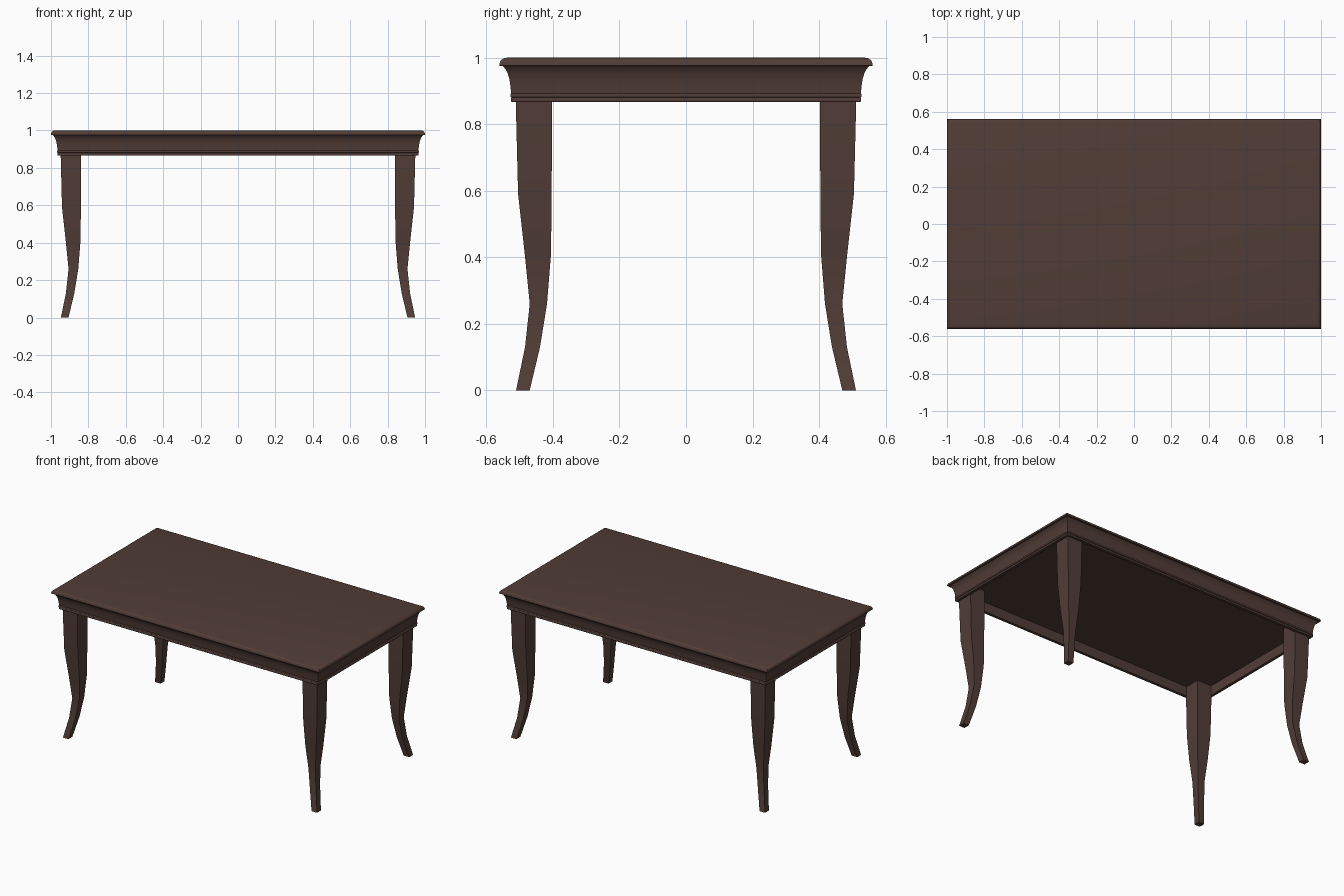
import bpy, bmesh, math

if "Cube" in bpy.data.objects:
    bpy.data.objects.remove(bpy.data.objects["Cube"])

wood = bpy.data.materials.new("dark brown wood")
wood.diffuse_color = (0.083, 0.046, 0.037, 1)
wood.use_nodes = True
wood.node_tree.nodes["Principled BSDF"].inputs["Base Color"].default_value = wood.diffuse_color

HX, HY = 1.0, 0.561  # half size of the table top


def loft(name, rings, smooth_angle):
    """Skin a stack of four-cornered rings, capping both ends."""
    bm = bmesh.new()
    loops = [[bm.verts.new(p) for p in ring] for ring in rings]
    for a, b in zip(loops, loops[1:]):
        for i in range(4):
            j = (i + 1) % 4
            bm.faces.new((a[i], a[j], b[j], b[i]))
    bm.faces.new(loops[0])
    bm.faces.new(loops[-1])
    bmesh.ops.recalc_face_normals(bm, faces=bm.faces[:])
    mesh = bpy.data.meshes.new(name)
    bm.to_mesh(mesh)
    bm.free()
    mesh.materials.append(wood)
    ob = bpy.data.objects.new(name, mesh)
    bpy.context.collection.objects.link(ob)
    bpy.ops.object.select_all(action='DESELECT')
    ob.select_set(True)
    bpy.context.view_layer.objects.active = ob
    bpy.ops.object.shade_smooth_by_angle(angle=math.radians(smooth_angle))
    return ob


def rect(x0, x1, y0, y1, z):
    return [(x0, y0, z), (x1, y0, z), (x1, y1, z), (x0, y1, z)]


def frame_rings(profile):
    """Profile of (inset from the table edge, height) swept around the table."""
    return [rect(-HX + d, HX - d, -HY + d, HY - d, z) for d, z in profile]


# Table top and apron as one shell: rounded rim, cove, beads, hollow underside
loft("table_top_and_apron", frame_rings([
    (0.021, 1.0), (0.012, 0.998), (0.005, 0.993), (0.001, 0.986),
    (0.0, 0.976), (0.010, 0.975),
    (0.018, 0.966), (0.025, 0.952), (0.030, 0.935),
    (0.033, 0.915), (0.035, 0.892),
    (0.033, 0.889), (0.033, 0.882), (0.036, 0.880),
    (0.034, 0.877), (0.034, 0.870), (0.036, 0.867),
    (0.055, 0.867), (0.055, 0.932)]), 32)

# Sabre legs: (height, inner offset, outer offset) measured along y
leg_profile = [
    (0.0, 0.470, 0.511), (0.13, 0.439, 0.484), (0.26, 0.418, 0.470),
    (0.41, 0.406, 0.485), (0.59, 0.404, 0.505), (0.867, 0.403, 0.512),
    (0.932, 0.403, 0.512)]
DX = HX - HY - 0.003  # legs sit the same distance from both edges
for sx, side in ((-1, "left"), (1, "right")):
    for sy, end in ((-1, "front"), (1, "back")):
        loft(f"{end}_{side}_leg", [
            rect(sx * (a + DX), sx * (b + DX), sy * a, sy * b, z)
            for z, a, b in leg_profile], 30)
